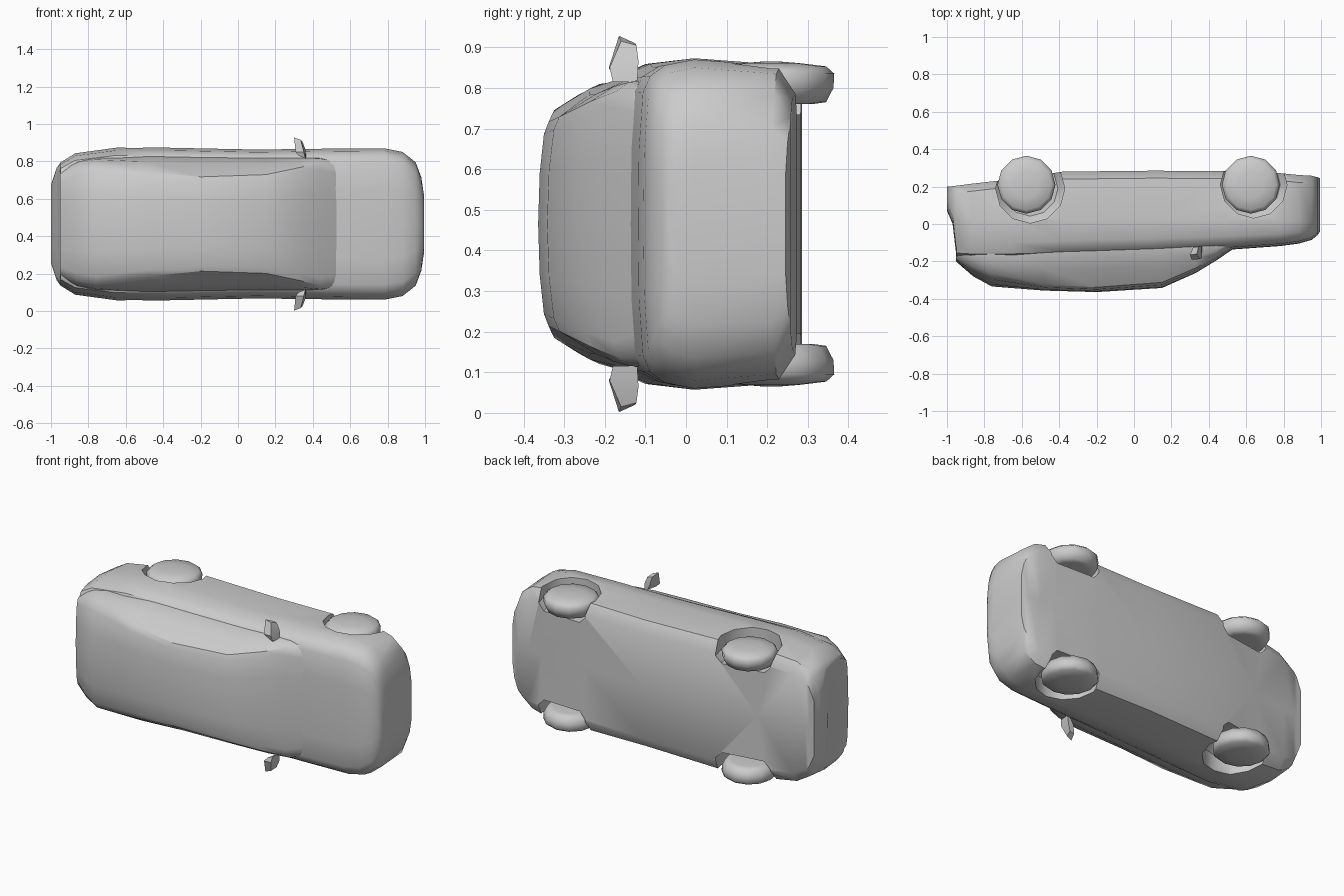
import bpy, bmesh, math

if "Cube" in bpy.data.objects:
    bpy.data.objects.remove(bpy.data.objects["Cube"])

MID = 0.465  # height of the car's centre plane (the car lies on its side, roof to -y)


def make_object(name, bm, angle=40):
    bmesh.ops.remove_doubles(bm, verts=bm.verts, dist=0.0005)
    bmesh.ops.recalc_face_normals(bm, faces=bm.faces)
    mesh = bpy.data.meshes.new(name)
    bm.to_mesh(mesh)
    bm.free()
    ob = bpy.data.objects.new(name, mesh)
    bpy.context.collection.objects.link(ob)
    smooth(ob, angle)
    return ob


def smooth(ob, angle):
    bpy.ops.object.select_all(action='DESELECT')
    ob.select_set(True)
    bpy.context.view_layer.objects.active = ob
    bpy.ops.object.shade_smooth_by_angle(angle=math.radians(angle))


def skin(bm, rings):
    """Join closed rings of points and cap both ends."""
    loops = [[bm.verts.new(p) for p in ring] for ring in rings]
    n = len(loops[0])
    for a, b in zip(loops, loops[1:]):
        for i in range(n):
            j = (i + 1) % n
            bm.faces.new((a[i], a[j], b[j], b[i]))
    bm.faces.new(loops[0])
    bm.faces.new(loops[-1])


def mirrored_ring(x, half):
    """Half section of (half width, y), starting and ending on the centre plane."""
    full = half + [(-w, y) for w, y in reversed(half[1:-1])]
    return [(x, y, MID + w) for w, y in full]


def lathe(name, x, y, profile, sides, angle=40):
    """Turned part with its axle along z; profile of (z, radius)."""
    bm = bmesh.new()
    skin(bm, [[(x + r * math.cos(math.tau * i / sides),
                y + r * math.sin(math.tau * i / sides), z) for i in range(sides)]
              for z, r in profile])
    return make_object(name, bm, angle)


# Lower body: x, half width, top y, bottom y
body_stations = [
    (-1.0, .21, .07, .20), (-.97, .30, .0, .202), (-.948, .33, -.185, .205),
    (-.87, .378, -.19, .215), (-.65, .408, -.19, .24), (-.38, .408, -.175, .28),
    (.10, .398, -.16, .285), (.50, .403, -.138, .283), (.78, .405, -.118, .272),
    (.88, .385, -.105, .262), (.95, .33, -.085, .258), (.98, .25, -.06, .25),
    (.995, .15, -.04, .245)]


def body_section(w, t, b):
    mid = max(.02, t + .05)
    return [(0, b), (.8 * w, b), (.96 * w, b - .04), (w, mid),
            (.965 * w, (mid + 2 * t) / 3 + .02), (.90 * w, t + .03),
            (.80 * w, t + .012), (.45 * w, t + .002), (0, t)]


bm = bmesh.new()
skin(bm, [mirrored_ring(x, body_section(w, t, b)) for x, w, t, b in body_stations])
body = make_object("body", bm)

# Wheel arches cut out of the body sides
for wx, cy, r in ((-.555, .19, .185), (.64, .21, .178)):
    for side in (-1, 1):
        cutter = lathe("arch_cutter", wx, cy,
                       [(MID + side * .27, r * .8), (MID + side * .31, r),
                        (MID + side * .6, r)], 12)
        cutter.hide_render = True
        cut = body.modifiers.new("arch", 'BOOLEAN')
        cut.operation = 'DIFFERENCE'
        cut.solver = 'EXACT'
        cut.object = cutter
        bpy.context.view_layer.objects.active = body
        bpy.ops.object.modifier_apply(modifier=cut.name)
        bpy.data.objects.remove(cutter)
smooth(body, 40)

# Cabin with tailgate and windscreen: x, belt half width, belt y, roof half width, edge y, centre y
cabin_stations = [
    (-.952, .29, -.10, .26, -.18, -.20), (-.86, .335, -.14, .30, -.225, -.28),
    (-.76, .352, -.16, .318, -.265, -.334), (-.48, .362, -.15, .28, -.325, -.356),
    (-.20, .357, -.14, .252, -.338, -.364), (.15, .352, -.13, .264, -.312, -.342),
    (.33, .354, -.12, .302, -.235, -.262), (.44, .352, -.11, .328, -.17, -.195),
    (.53, .335, -.09, .31, -.115, -.134)]


def cabin_section(bw, by, rw, ey, cy):
    return [(0, by + .08), (bw, by + .08), (bw, by),
            (.55 * bw + .45 * rw + .008, .5 * (by + ey)), (rw, ey),
            (.88 * rw, .55 * ey + .45 * cy), (.5 * rw, .15 * ey + .85 * cy), (0, cy)]


bm = bmesh.new()
skin(bm, [mirrored_ring(s[0], cabin_section(*s[1:])) for s in cabin_stations])
make_object("cabin", bm, 35)

# Wheels: low-sided tyres with a domed outer face
for end, wx in (("rear", -.575), ("front", .625)):
    for label, side in (("left", -1), ("right", 1)):
        profile = [(.295, .10), (.30, .135), (.335, .153), (.37, .155),
                   (.388, .135), (.396, .07), (.40, .02)]
        lathe(f"{end}_{label}_wheel", wx, .21,
              [(MID + side * w, r) for w, r in profile], 12, 60)

# Door mirrors: tapered wedge from the belt line outwards
for label, side in (("left", -1), ("right", 1)):
    inner = [(.325, -.18, .365), (.36, -.18, .35), (.365, -.12, .35), (.34, -.12, .365)]
    outer = [(.30, -.165, .463), (.335, -.16, .45), (.345, -.122, .44), (.315, -.125, .445)]
    middle = [(.308, -.19, .385), (.352, -.188, .385), (.36, -.117, .40), (.325, -.117, .40)]
    bm = bmesh.new()
    skin(bm, [[(x, y, MID + side * w) for x, y, w in ring] for ring in (inner, middle, outer)])
    make_object(f"{label}_door_mirror", bm, 30)
